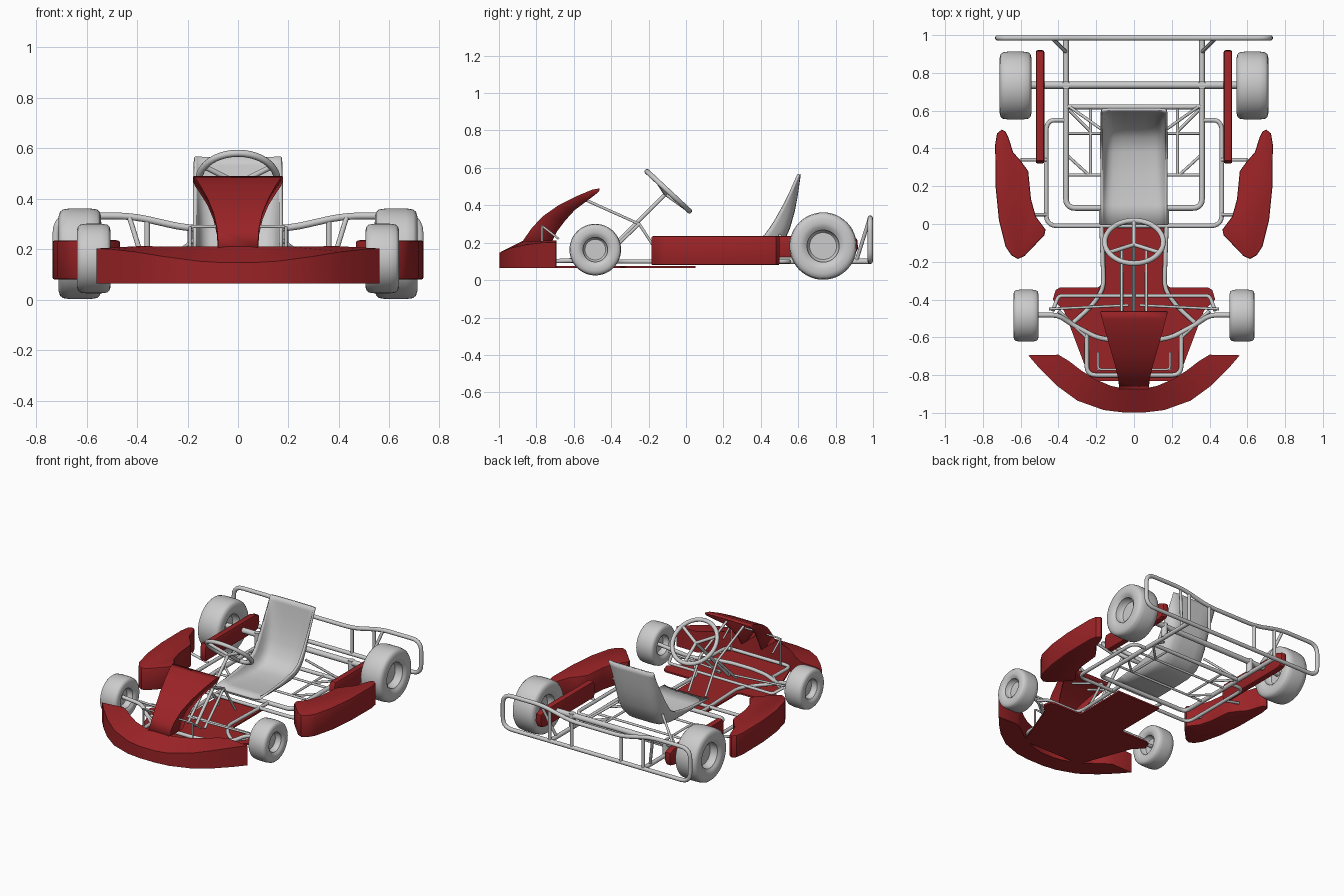
import bpy, bmesh, math
from mathutils import Vector, Matrix

if "Cube" in bpy.data.objects:
    bpy.data.objects.remove(bpy.data.objects["Cube"])


def material(name, rgb):
    m = bpy.data.materials.new(name)
    m.diffuse_color = (*rgb, 1)
    m.use_nodes = True
    m.node_tree.nodes["Principled BSDF"].inputs["Base Color"].default_value = m.diffuse_color
    return m


RED = material("dark red", (0.33, 0.017, 0.02))
GREY = material("light grey", (0.6, 0.6, 0.6))


def finish(ob, mat, angle=35):
    ob.data.materials.clear()
    ob.data.materials.append(mat)
    bpy.ops.object.select_all(action='DESELECT')
    ob.select_set(True)
    bpy.context.view_layer.objects.active = ob
    bpy.ops.object.shade_smooth_by_angle(angle=math.radians(angle))
    return ob


def from_bm(name, bm, mat, angle=35):
    bmesh.ops.recalc_face_normals(bm, faces=bm.faces)
    me = bpy.data.meshes.new(name)
    bm.to_mesh(me)
    bm.free()
    ob = bpy.data.objects.new(name, me)
    bpy.context.collection.objects.link(ob)
    return finish(ob, mat, angle)


def tube(name, pts, r=0.012, fillet=0.0, closed=False):
    """Round tube along a polyline, with corners rounded off."""
    P = [Vector(p) for p in pts]
    out = []
    for i, p in enumerate(P):
        if fillet == 0 or (not closed and i in (0, len(P) - 1)):
            out.append(p)
            continue
        a, b = P[i - 1] - p, P[(i + 1) % len(P)] - p
        p0 = p + a.normalized() * min(fillet, a.length * .45)
        p1 = p + b.normalized() * min(fillet, b.length * .45)
        for k in range(6):
            t = k / 5
            out.append(p0 * (1 - t) ** 2 + p * 2 * t * (1 - t) + p1 * t * t)
    cu = bpy.data.curves.new(name, 'CURVE')
    cu.dimensions = '3D'
    cu.bevel_depth, cu.bevel_resolution, cu.use_fill_caps = r, 3, True
    sp = cu.splines.new('POLY')
    sp.points.add(len(out) - 1)
    for q, v in zip(sp.points, out):
        q.co = (*v, 1)
    sp.use_cyclic_u = closed
    ob = bpy.data.objects.new(name, cu)
    bpy.context.collection.objects.link(ob)
    me = bpy.data.meshes.new_from_object(ob.evaluated_get(bpy.context.evaluated_depsgraph_get()))
    bpy.data.objects.remove(ob)
    ob = bpy.data.objects.new(name, me)
    bpy.context.collection.objects.link(ob)
    return finish(ob, GREY, 50)


def plate(name, outline, z0, z1, mat, bevel=0.0, axis='z'):
    """Extruded outline; for axis x the outline is (y, z) and z0, z1 are x."""
    bm = bmesh.new()
    co = lambda a, b, h: (a, b, h) if axis == 'z' else (h, a, b)
    f = bm.faces.new([bm.verts.new(co(a, b, z0)) for a, b in outline])
    ext = bmesh.ops.extrude_face_region(bm, geom=[f])
    d = Vector(co(0, 0, z1 - z0))
    bmesh.ops.translate(bm, vec=d, verts=[v for v in ext['geom'] if isinstance(v, bmesh.types.BMVert)])
    if bevel:
        es = [e for e in bm.edges if abs((e.verts[0].co - e.verts[1].co).dot(d)) < 1e-6]
        bmesh.ops.bevel(bm, geom=es, offset=bevel, segments=2, affect='EDGES', profile=.5)
    return from_bm(name, bm, mat)


def loft(name, rows, mat, caps=True, ring=True, angle=35):
    bm = bmesh.new()
    V = [[bm.verts.new(p) for p in row] for row in rows]
    n = len(V[0])
    for a, b in zip(V, V[1:]):
        for i in range(n if ring else n - 1):
            j = (i + 1) % n
            bm.faces.new((a[i], a[j], b[j], b[i]))
    if caps:
        bm.faces.new(V[0])
        bm.faces.new(V[-1])
    return from_bm(name, bm, mat, angle)


def wheel(name, x, y, z, R, w):
    """Lathed tyre and dished rim, w = half width."""
    half = [(.25, .05), (.25, .40), (.40, .46), (.80, .48), (.86, .53), (.95, .58), (1, .68),
            (.99, .82), (.93, .92), (.80, .975), (.45, 1.0)]
    prof = [(a, b) for a, b in half] + [(-a, b) for a, b in reversed(half)]
    rows = [[(x + a * w, y + b * R * math.cos(t), z + b * R * math.sin(t))
             for t in (2 * math.pi * k / 48 for k in range(48))] for a, b in prof]
    loft(name, rows, GREY, angle=40)


def mir(pts):
    """Continue a half path on the other side of x = 0."""
    return list(pts) + [(-p[0], *p[1:]) for p in reversed(pts)]


# front bumper: outer x, outer y, inner x, inner y, outer top, inner top
half = [(.56, -.695, .40, -.692, .203, .212), (.50, -.765, .345, -.725, .20, .212),
        (.41, -.855, .28, -.775, .19, .21), (.30, -.935, .21, -.82, .172, .21),
        (.16, -.985, .12, -.858, .153, .21), (.06, -.997, .05, -.872, .147, .21)]
st = half + [(-a, b, -c, d, e, f) for a, b, c, d, e, f in reversed(half)]
loft("front_bumper", [[(a, b, .065), (a, b, e), (c, d, f), (c, d, .065)] for a, b, c, d, e, f in st], RED)

# nose panel: top y, z, half width, flange bottom y, z
nose = [(-.462, .487, .175, -.468, .472), (-.50, .481, .167, -.492, .452), (-.58, .448, .145, -.535, .42),
        (-.68, .398, .117, -.595, .375), (-.76, .342, .094, -.645, .32), (-.82, .28, .08, -.69, .26),
        (-.875, .20, .076, -.72, .20)]
ob = loft("nose_panel", [[(-w, b, c), (-w, y, z), (w, y, z), (w, b, c)] for y, z, w, b, c in nose],
          RED, caps=False, ring=False)
so = ob.modifiers.new("thickness", 'SOLIDIFY')
so.thickness, so.offset = .008, 0

# floor pan
plate("floor_pan", mir([(.17, .05), (.17, -.32), (.19, -.335), (.39, -.335), (.415, -.35), (.43, -.40),
                        (.37, -.46), (.23, -.83)]), .065, .076, RED)

# side pods and inner guards
pod = [(.70, .50), (.725, .48), (.735, .42), (.733, .2), (.715, .02), (.68, -.12), (.65, -.165), (.615, -.185),
       (.58, -.17), (.475, -.06), (.468, -.03), (.52, .04), (.545, .13), (.56, .28), (.60, .335),
       (.64, .38), (.665, .46), (.68, .49)]
guard = [(.33, .12), (.32, .15), (.32, .21), (.335, .237), (.87, .237), (.915, .22), (.92, .17), (.90, .13), (.86, .12)]
for s, n in ((1, "right"), (-1, "left")):
    plate(n + "_side_pod", [(s * a, b) for a, b in pod], .08, .235, RED, .008)
    plate(n + "_inner_guard", guard, s * .475, s * .52, RED, .01, 'x')
    wheel(n + "_rear_wheel", s * .627, .733, .182, .18, .085)
    wheel(n + "_front_wheel", s * .572, -.485, .163, .138, .067)

# bucket seat: centre y, z, rim forward shift, rim raise
prof = [(-.005, .15, 0, .012), (.10, .135, 0, .035), (.25, .125, 0, .06), (.38, .125, -.01, .085),
        (.46, .145, -.04, .095), (.515, .20, -.07, .075), (.55, .28, -.075, .04), (.575, .37, -.06, .02),
        (.592, .46, -.035, .01), (.602, .53, -.015, .005), (.607, .565, -.005, 0)]
us = [-1, -.97, -.9, -.8, -.65, -.35, 0, .35, .65, .8, .9, .97, 1]
ob = loft("seat", [[(.172 * u, y + dy * u ** 8, z + dz * u ** 8) for u in us] for y, z, dy, dz in prof],
          GREY, caps=False, ring=False, angle=60)
so = ob.modifiers.new("thickness", 'SOLIDIFY')
so.thickness, so.offset = .014, 0

# steering wheel, spokes and column
C = Vector((0, -.095, .475))
down, side = Vector((0, .73, -.68)), Vector((1, 0, 0))
ringp = lambda t, r: C + side * math.sin(t) * r + down * math.cos(t) * r
tube("steering_wheel_rim", [ringp(math.tau * k / 40, .155) for k in range(40)], .014, closed=True)
hub = C - Vector((0, .68, .73)) * .02
for k in range(3):
    tube("steering_spoke", [hub, ringp(math.tau * k / 3, .152)], .011)
tube("steering_column", [hub, (0, -.47, .10)], .011)

# front and rear axles
tube("rear_axle", [(-.6, .735, .183), (.6, .735, .183)], .019)
tube("front_axle", mir([(.55, -.482, .163), (.40, -.482, .15), (.33, -.53, .11), (.2, -.60, .105), (.08, -.62, .105)]), .013, .04)
tube("front_cross_tube", mir([(.43, -.46, .13), (.40, -.38, .11), (.1, -.38, .11)]), .010, .02)

# main frame
tube("rear_frame_loop", [(.36, .985, .10), (.36, .085, .10), (-.36, .085, .10), (-.36, .985, .10)], .015, .05)
tube("outer_frame_loop", [(.36, .55, .10), (.465, .55, .10), (.465, -.01, .10), (-.465, -.01, .10),
                          (-.465, .55, .10), (-.36, .55, .10)], .012, .06)
tube("rear_cross_tube", [(-.36, .62, .10), (.36, .62, .10)], .013)
for y in (.48, .26):
    tube("seat_cross_tube", [(-.36, y, .10), (.36, y, .10)], .008)
tube("front_frame_loop", [(.25, -.58, .105), (.25, -.80, .10), (-.25, -.80, .10), (-.25, -.58, .105)], .012, .05)
tube("pedal_loop", [(.19, -.68, .22), (.19, -.77, .29), (-.19, -.77, .29), (-.19, -.68, .22)], .006, .02)

# rear bumper with a dip in the middle
tube("rear_bumper", [(.722, .985, .10), (.722, .985, .332), (.42, .985, .332), (.2, .985, .282),
                     (-.2, .985, .282), (-.42, .985, .332), (-.722, .985, .332), (-.722, .985, .10)],
     .014, .07, True)

# mirrored small tubes
for s in (1, -1):
    m = lambda *pts: [(s * x, y, z) for x, y, z in pts]
    tube("front_rail", m((.175, .085, .10), (.16, -.34, .10), (.22, -.43, .10), (.33, -.53, .105)), .012, .05)
    tube("front_brace", m((.25, -.60, .105), (.40, -.46, .12)), .010)
    tube("tie_rod", m((.03, -.43, .13), (.45, -.45, .15)), .007)
    tube("corner_brace", m((.34, .60, .10), (.23, .49, .10)), .008)
    tube("seat_brace", m((.35, .36, .10), (.24, .26, .10)), .008)
    tube("seat_rail", m((.23, .62, .10), (.23, .26, .10)), .008)
    tube("seat_stay", m((.17, .50, .24), (.34, .62, .11)), .008)
    tube("axle_bearing_post", m((.36, .735, .10), (.36, .735, .20)), .022)
    tube("bumper_post", m((.36, .985, .10), (.36, .985, .32)), .011)
    tube("bumper_post_inner", m((.19, .985, .10), (.19, .985, .285)), .011)
    tube("bumper_stay", m((.36, .91, .10), (.43, .98, .325)), .010)
    tube("pod_bracket_rear", m((.465, .34, .11), (.60, .34, .14)), .009)
    tube("pod_bracket_front", m((.465, .05, .11), (.54, .05, .14)), .009)
    tube("pedal_post", m((.19, -.77, .10), (.19, -.77, .29)), .006)
    tube("column_support", m((.065, -.12, .10), (.065, -.25, .30), (.065, -.54, .43)), .008)
    tube("column_leg", m((.065, -.46, .10), (.065, -.25, .30)), .009)
